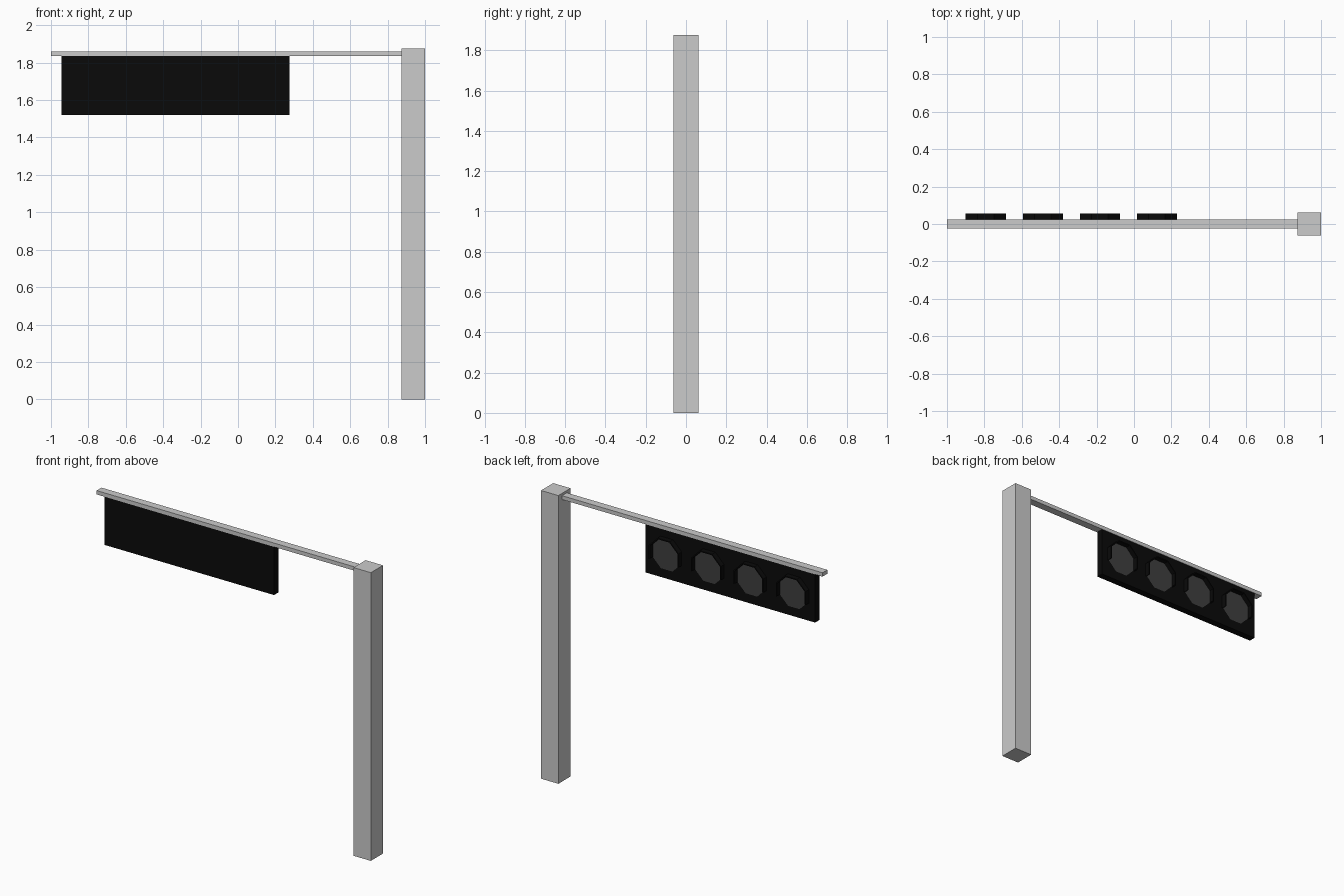
import bpy, bmesh
from math import pi, cos, sin

if "Cube" in bpy.data.objects:
    bpy.data.objects.remove(bpy.data.objects["Cube"])

def material(name, v):
    m = bpy.data.materials.new(name)
    m.diffuse_color = (v, v, v, 1)
    m.use_nodes = True
    m.node_tree.nodes["Principled BSDF"].inputs["Base Color"].default_value = m.diffuse_color
    return m

black = material("black", 0.003)
dark_grey = material("dark_grey", 0.05)

def finish(name, bm, mat=None):
    bmesh.ops.recalc_face_normals(bm, faces=bm.faces)
    me = bpy.data.meshes.new(name)
    bm.to_mesh(me)
    bm.free()
    ob = bpy.data.objects.new(name, me)
    bpy.context.collection.objects.link(ob)
    if mat:
        me.materials.append(mat)
    return ob

def box(name, lo, hi, mat=None):
    bm = bmesh.new()
    bmesh.ops.create_cube(bm, size=1)
    for v in bm.verts:
        v.co = [(a + b) / 2 + c * (b - a) for a, b, c in zip(lo, hi, v.co)]
    return finish(name, bm, mat)

# Post, arm and signal board
box("post", (0.875, -0.0625, 0), (1, 0.0625, 1.875))
box("arm", (-1, -0.025, 1.835), (0.875, 0.025, 1.86))
box("signal_board", (-0.945, -0.022, 1.52), (0.275, 0.022, 1.835), black)

R, ZC, Y0, Y1 = 0.116, 1.678, 0.022, 0.055

def ring(cx, r, y, count):
    # octagon corners, starting just below the right side
    return [(cx + r * cos((i - 0.5) * pi / 4), y, ZC + r * sin((i - 0.5) * pi / 4))
            for i in range(count)]

for n in range(4):
    cx = -0.7925 + 0.305 * n
    # Flat octagonal lens
    bm = bmesh.new()
    bm.faces.new([bm.verts.new(p) for p in ring(cx, R - 0.008, Y0 + 0.002, 8)])
    bm.normal_update()
    lens = finish(f"lens_{n + 1}", bm, dark_grey)
    # Hood over the upper five sides
    bm = bmesh.new()
    loops = [[bm.verts.new(p) for p in ring(cx, r, y, 6)]
             for r, y in ((R, Y0), (R, Y1), (R - 0.008, Y1), (R - 0.008, Y0))]
    for k in range(4):
        a, b = loops[k], loops[(k + 1) % 4]
        for i in range(5):
            bm.faces.new((a[i], a[i + 1], b[i + 1], b[i]))
    for i in (0, 5):
        bm.faces.new([l[i] for l in loops])
    finish(f"hood_{n + 1}", bm, black)
